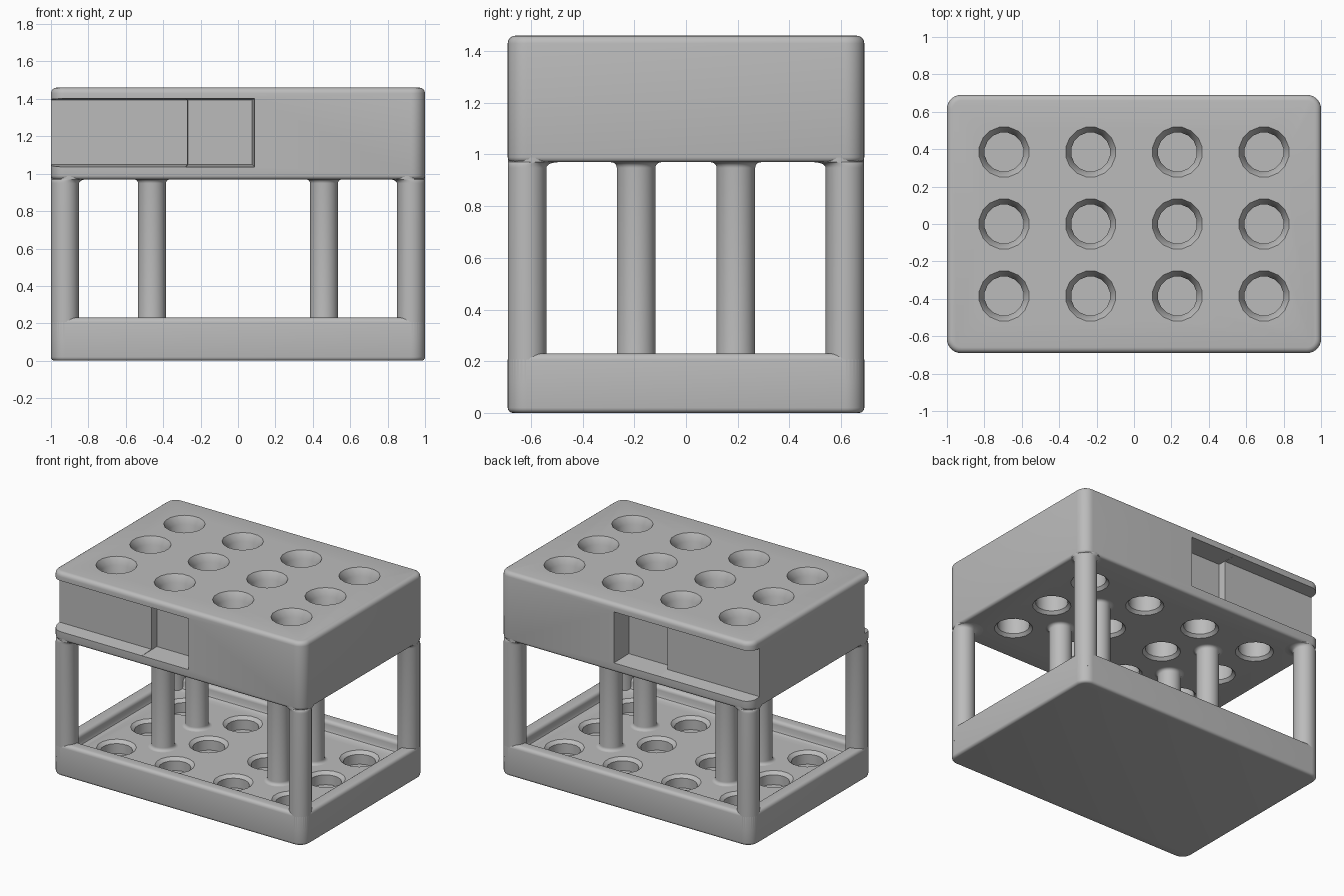
import bpy, bmesh, math
from mathutils import Vector

cube = bpy.data.objects.get("Cube")
if cube:
    bpy.data.objects.remove(cube, do_unlink=True)

GREY = bpy.data.materials.new("plain grey")
GREY.use_nodes = True
GREY.diffuse_color = (0.5, 0.5, 0.5, 1)
GREY.node_tree.nodes["Principled BSDF"].inputs["Base Color"].default_value = (0.5, 0.5, 0.5, 1)

HX, HY, H = 1.0, 0.69, 1.46      # half width, half depth, height
TRAY, UNDER = 0.23, 0.97         # tray rim and block underside
R = 0.075                        # post and corner radius


def loft(name, stacks):
    """Closed solids, each skinned through a stack of equal-length rings."""
    bm = bmesh.new()
    for rings in stacks:
        loops = [[bm.verts.new(p) for p in ring] for ring in rings]
        for a, b in zip(loops, loops[1:]):
            for i in range(len(a)):
                j = (i + 1) % len(a)
                bm.faces.new((a[i], a[j], b[j], b[i]))
        bm.faces.new(loops[0])
        bm.faces.new(loops[-1])
    bmesh.ops.recalc_face_normals(bm, faces=bm.faces)
    mesh = bpy.data.meshes.new(name)
    bm.to_mesh(mesh)
    bm.free()
    mesh.materials.append(GREY)
    obj = bpy.data.objects.new(name, mesh)
    bpy.context.collection.objects.link(obj)
    return obj


def circle(x, y, z, r, n):
    return [Vector((x + r * math.cos(2 * math.pi * (i + 0.5) / n),
                    y + r * math.sin(2 * math.pi * (i + 0.5) / n), z)) for i in range(n)]


def rounded_rect(inset, z, steps=8):
    """Rounded rectangle ring, inset from the outer footprint."""
    r = max(R - inset, 0.02)
    pts = []
    for q, (sx, sy) in enumerate(((1, 1), (-1, 1), (-1, -1), (1, -1))):
        cx, cy = sx * (HX - inset - r), sy * (HY - inset - r)
        for k in range(steps + 1):
            a = math.pi / 2 * (q + k / steps)
            pts.append(Vector((cx + r * math.cos(a), cy + r * math.sin(a), z)))
    return pts


def fillet(r, z, up, steps=4):
    """Rounded outer edge: (inset, z) pairs, ending at z going up or starting at z."""
    angles = [math.pi / 2 * k / steps for k in range(steps + 1)]
    if up:
        return [(r - r * math.cos(a), z - r + r * math.sin(a)) for a in angles]
    return [(r - r * math.sin(a), z + r - r * math.cos(a)) for a in angles]


def activate(obj):
    bpy.ops.object.select_all(action='DESELECT')
    obj.select_set(True)
    bpy.context.view_layer.objects.active = obj


def cut(obj, cutter):
    cutter.hide_render = True
    mod = obj.modifiers.new("cut", 'BOOLEAN')
    mod.operation, mod.solver, mod.object = 'DIFFERENCE', 'EXACT', cutter
    activate(obj)
    bpy.ops.object.modifier_apply(modifier=mod.name)
    bpy.data.objects.remove(cutter, do_unlink=True)


def smooth(obj):
    activate(obj)
    bpy.ops.object.shade_smooth_by_angle(angle=math.radians(32))


HOLES = [(x, y) for x in (-0.695, -0.232, 0.232, 0.695) for y in (-0.385, 0, 0.385)]


def hole_cutter(profile):
    return loft("hole_cutter", [[circle(x, y, z, r, 16) for r, z in profile] for x, y in HOLES])


# Upper block with chamfered through holes
profile = fillet(0.02, UNDER, False) + fillet(0.03, H, True)
block = loft("upper_block", [[rounded_rect(i, z) for i, z in profile]])
cut(block, hole_cutter([(0.145, UNDER - 0.02), (0.125, UNDER), (0.105, UNDER + 0.02),
                        (0.105, H - 0.05), (0.135, H), (0.147, H + 0.02)]))


# Label recess and deeper finger pocket, front and back
def recess_cutter(s, left, depth, taper_left):
    rings = []
    for y, t in ((HY + 0.01, 0), (HY - depth, 0.014)):
        x0, x1, z0, z1 = left + t * taper_left, 0.09 - t, 1.035 + t, 1.402 - t / 2
        rings.append([Vector((x, s * y, z)) for x, z in ((x0, z0), (x1, z0), (x1, z1), (x0, z1))])
    return loft("recess_cutter", [rings])


for side in (-1, 1):
    cut(block, recess_cutter(side, -1.1, 0.095, 0))
    cut(block, recess_cutter(side, -0.28, 0.15, 1))
smooth(block)

# Lower tray with raised rim and sockets
FLOOR = 0.15
rim_inner = [(0.095 - i, z) for i, z in reversed(fillet(0.025, TRAY, True))]
floor_curve = [(0.095, FLOOR + 0.025), (0.102, FLOOR + 0.008), (0.12, FLOOR)]
profile = fillet(0.02, 0, False) + fillet(0.025, TRAY, True) + rim_inner + floor_curve
tray = loft("lower_tray", [[rounded_rect(i, z) for i, z in profile]])
cut(tray, hole_cutter([(0.105, 0.06), (0.105, FLOOR - 0.02), (0.13, FLOOR), (0.15, FLOOR + 0.016)]))
smooth(tray)


# Posts flare into the block and tray; corner posts flare inwards only
def post(name, x, y, z0, lean):
    f = 0.022
    flare = [(f * (1 - math.sin(a)), f * (1 - math.cos(a)))
             for a in (math.pi / 2 * k / 5 for k in range(6))]
    levels = [(0, z0 - 0.03)] if lean else [(f, z0 - 0.005)]
    if lean:
        levels.append((0, z0 + f))
    else:
        levels += [(e, z0 + h) for e, h in flare]
    levels += [(e, UNDER - h) for e, h in reversed(flare)] + [(f, UNDER + 0.03)]
    sx, sy = math.copysign(lean, x), math.copysign(lean, y)
    smooth(loft(name, [[circle(x - sx * e, y - sy * e, z, R + e, 32) for e, z in levels]]))


for sx, lr in ((-1, "right"), (1, "left")):
    for sy, fb in ((-1, "front"), (1, "back")):
        post(f"{fb}_{lr}_corner_post", sx * (HX - R), sy * (HY - R), FLOOR, 1)
        post(f"{fb}_{lr}_inner_pillar", sx * 0.46, sy * 0.193, FLOOR, 0)
